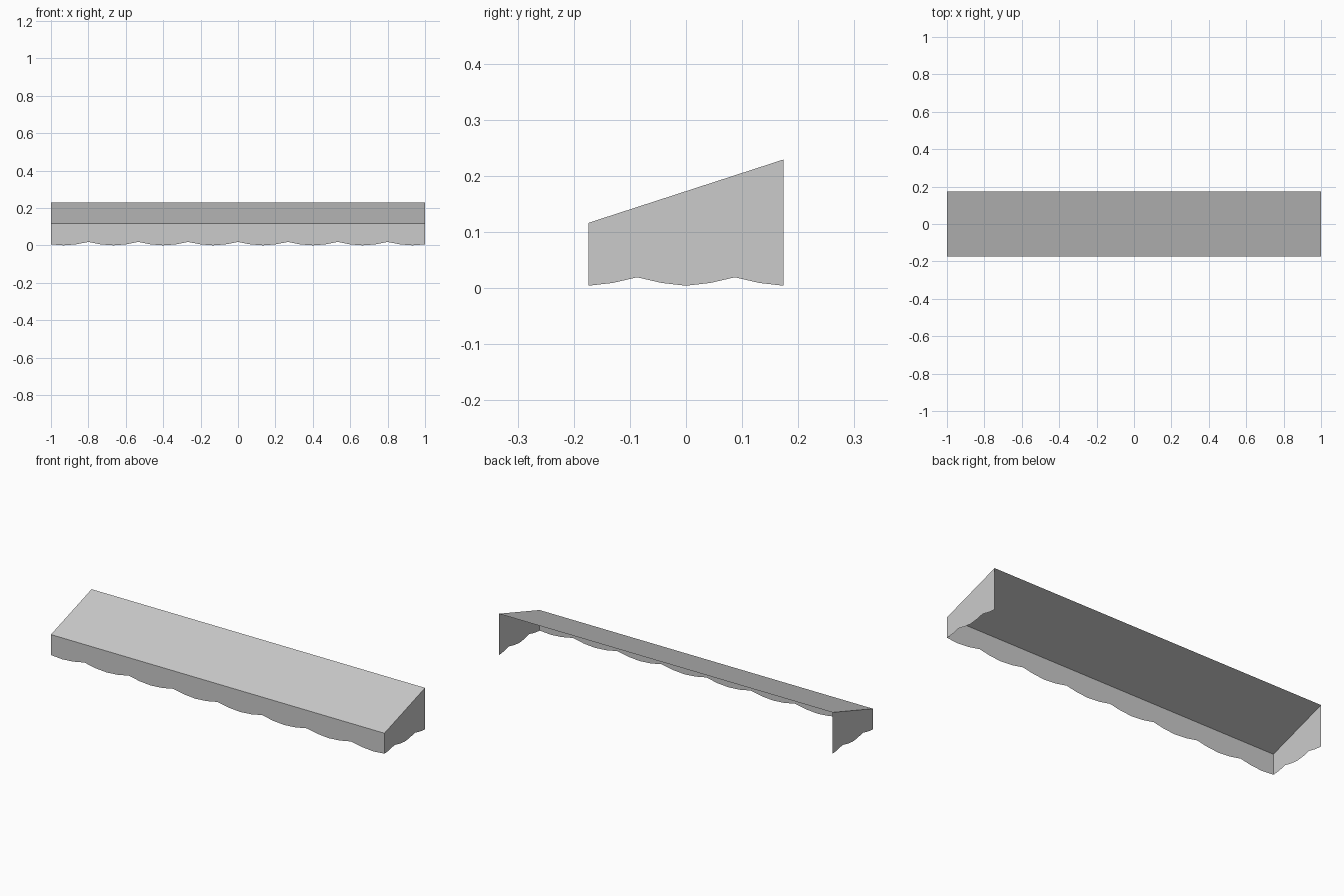
import bpy

cube = bpy.data.objects.get("Cube")
if cube:
    bpy.data.objects.remove(cube, do_unlink=True)

HALF_W, HALF_D = 1.0, 0.174
FRONT_Z, BACK_Z = 0.116, 0.229

grey = bpy.data.materials.new("light_grey_canvas")
grey.use_nodes = True
colour = (0.6, 0.6, 0.6, 1)
grey.diffuse_color = colour
grey.node_tree.nodes["Principled BSDF"].inputs["Base Color"].default_value = colour


def make_sheet(name, top, bottom):
    """Join two matching rows of points with a strip of quads."""
    n = len(top)
    faces = [(i, n + i, n + i + 1, i + 1) for i in range(n - 1)]
    mesh = bpy.data.meshes.new(name)
    mesh.from_pydata(top + bottom, [], faces)
    mesh.materials.append(grey)
    obj = bpy.data.objects.new(name, mesh)
    bpy.context.collection.objects.link(obj)
    return obj


# Sloping canopy
make_sheet("canopy",
           [(-HALF_W, HALF_D, BACK_Z), (HALF_W, HALF_D, BACK_Z)],
           [(-HALF_W, -HALF_D, FRONT_Z), (HALF_W, -HALF_D, FRONT_Z)])

# Front valance: scallops of four segments, starting partway through one
wave = [0.005, 0.0, 0.005, 0.018]
count = 30
xs = [-HALF_W + 2 * HALF_W * i / count for i in range(count + 1)]
make_sheet("front_valance",
           [(x, -HALF_D, FRONT_Z) for x in xs],
           [(x, -HALF_D, wave[i % 4]) for i, x in enumerate(xs)])

# Side valances: two scallops each, top edge following the slope
side_wave = [0.004, 0.009, 0.019, 0.009]
count = 8
for name, side in (("left_valance", 1), ("right_valance", -1)):
    top, bottom = [], []
    for i in range(count + 1):
        t = i / count if side > 0 else 1 - i / count
        y = -HALF_D + 2 * HALF_D * t
        top.append((side * HALF_W, y, FRONT_Z + (BACK_Z - FRONT_Z) * t))
        bottom.append((side * HALF_W, y, side_wave[i % 4]))
    make_sheet(name, top, bottom)
